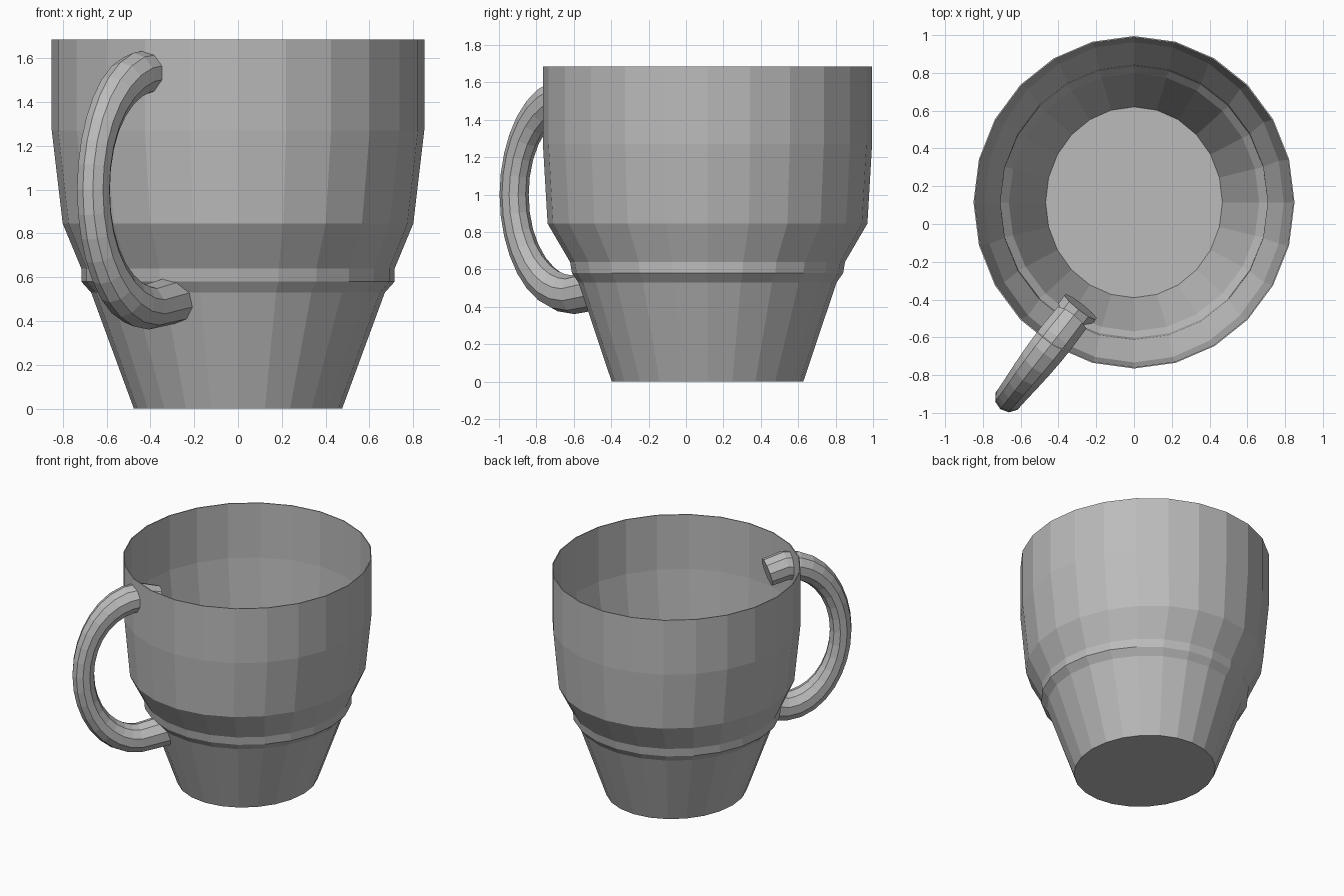
import bpy, bmesh, math
from mathutils import Vector

if "Cube" in bpy.data.objects:
    bpy.data.objects.remove(bpy.data.objects["Cube"])

SIDES = 24        # facets around the cup
CY = 0.115        # cup axis offset, leaves room for the handle

grey = bpy.data.materials.new("plain grey")
grey.diffuse_color = (0.5, 0.5, 0.5, 1)
grey.use_nodes = True
grey.node_tree.nodes["Principled BSDF"].inputs["Base Color"].default_value = grey.diffuse_color


def skin(name, rings, cap_start=True, cap_end=True):
    """Join successive rings of points into one flat-shaded tube."""
    bm = bmesh.new()
    loops = [[bm.verts.new(p) for p in ring] for ring in rings]
    n = len(loops[0])
    for a, b in zip(loops, loops[1:]):
        for i in range(n):
            j = (i + 1) % n
            bm.faces.new((a[i], a[j], b[j], b[i]))
    if cap_start:
        bm.faces.new(loops[0][::-1])
    if cap_end:
        bm.faces.new(loops[-1])
    bmesh.ops.recalc_face_normals(bm, faces=bm.faces)
    mesh = bpy.data.meshes.new(name)
    bm.to_mesh(mesh)
    bm.free()
    mesh.materials.append(grey)
    obj = bpy.data.objects.new(name, mesh)
    bpy.context.collection.objects.link(obj)
    return obj


def ellipse(rx, ry, z):
    return [(rx * math.sin(2 * math.pi * i / SIDES),
             CY + ry * math.cos(2 * math.pi * i / SIDES), z) for i in range(SIDES)]


# cup: tapered foot, raised band, flared bowl, straight rim (rx, ry, z)
profile = [(0.475, 0.512, 0.0), (0.67, 0.69, 0.53), (0.715, 0.725, 0.58),
           (0.715, 0.735, 0.64), (0.80, 0.855, 0.845), (0.85, 0.88, 1.27),
           (0.85, 0.88, 1.685)]
WALL = 0.007
outer = [ellipse(*p) for p in profile]
inner = [ellipse(rx - WALL, ry - WALL, max(z, 0.01)) for rx, ry, z in reversed(profile)]
skin("cup", outer + inner)

# handle: half-ellipse sweep in an upright plane turned to the front left
out = Vector((-0.62, -0.79, 0)).normalized()
side = Vector((0.79, -0.62, 0)).normalized()
up = Vector((0, 0, 1))
origin = Vector((-0.425, -0.62, 0))

path = [(-0.15, 1.50, 0.10)]
STEPS = 16
for k in range(STEPS + 1):
    t = math.pi / 2 - math.pi * k / STEPS
    path.append((-0.02 + 0.40 * math.cos(t), 1.0 + 0.535 * math.sin(t),
                 0.078 + 0.026 * abs(math.sin(t)) ** 3))
path.append((-0.23, 0.50, 0.11))

rings = []
for i, (u, z, r) in enumerate(path):
    a, b = path[max(i - 1, 0)], path[min(i + 1, len(path) - 1)]
    tangent = (out * (b[0] - a[0]) + up * (b[1] - a[1])).normalized()
    normal = tangent.cross(side)
    centre = origin + out * u + up * z
    rings.append([centre + r * (normal * math.cos(w) + side * math.sin(w))
                  for w in (2 * math.pi * s / 10 for s in range(10))])
skin("handle", rings)
